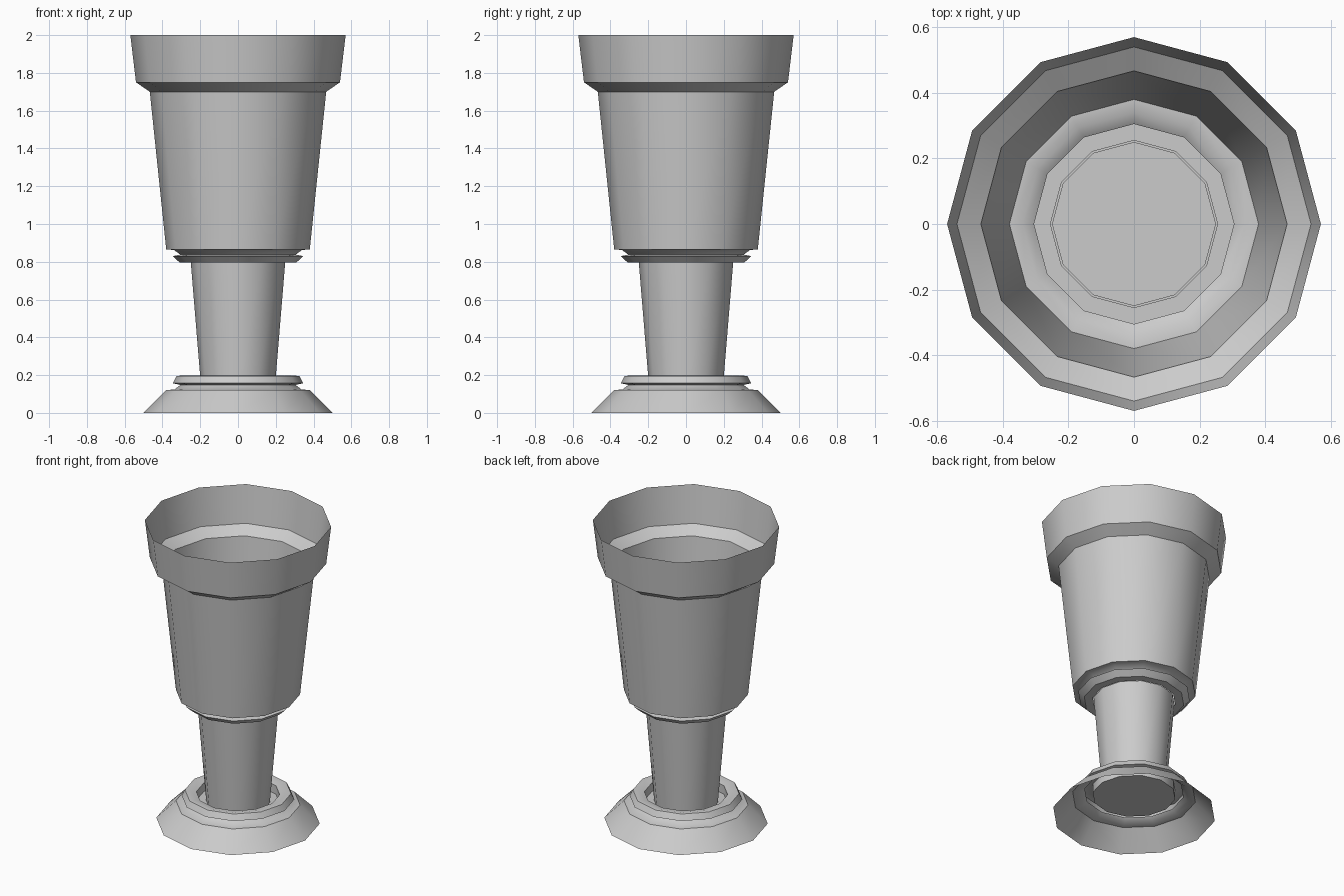
import bpy, bmesh, math

if "Cube" in bpy.data.objects:
    bpy.data.objects.remove(bpy.data.objects["Cube"])

SIDES = 12

grey = bpy.data.materials.new("plain grey")
grey.diffuse_color = (0.6, 0.6, 0.6, 1)
grey.use_nodes = True
grey.node_tree.nodes["Principled BSDF"].inputs["Base Color"].default_value = grey.diffuse_color


def lathe(name, profile, cap_start=False, cap_end=False):
    """Spin (radius, height) points around z into a thin twelve-sided shell."""
    bm = bmesh.new()
    rings = []
    for r, z in profile:
        rings.append([bm.verts.new((r * math.cos(math.tau * i / SIDES),
                                    r * math.sin(math.tau * i / SIDES), z))
                      for i in range(SIDES)])
    for low, high in zip(rings, rings[1:]):
        for i in range(SIDES):
            j = (i + 1) % SIDES
            bm.faces.new((low[i], low[j], high[j], high[i]))
    if cap_start:
        bm.faces.new(rings[0][::-1])
    if cap_end:
        bm.faces.new(rings[-1])
    mesh = bpy.data.meshes.new(name)
    bm.to_mesh(mesh)
    bm.free()
    mesh.materials.append(grey)
    obj = bpy.data.objects.new(name, mesh)
    bpy.context.collection.objects.link(obj)
    bpy.ops.object.select_all(action='DESELECT')
    obj.select_set(True)
    bpy.context.view_layer.objects.active = obj
    bpy.ops.object.shade_smooth_by_angle(angle=math.radians(35))
    return obj


# Flared foot with a grooved ring and a shallow socket for the stem
lathe("foot", [(0.5, 0), (0.38, 0.12), (0.335, 0.125), (0.305, 0.148),
               (0.345, 0.157), (0.325, 0.195), (0.305, 0.197),
               (0.255, 0.185), (0.255, 0.127)], cap_end=True)

# Tapered stem
lathe("stem", [(0.195, 0.13), (0.25, 0.797)], cap_start=True, cap_end=True)

# Open cup: collar, tapered bowl and wide rim
lathe("cup", [(0.255, 0.795), (0.308, 0.795), (0.345, 0.83), (0.305, 0.838),
              (0.34, 0.863), (0.38, 0.865), (0.467, 1.70), (0.54, 1.75),
              (0.57, 2.0)])
